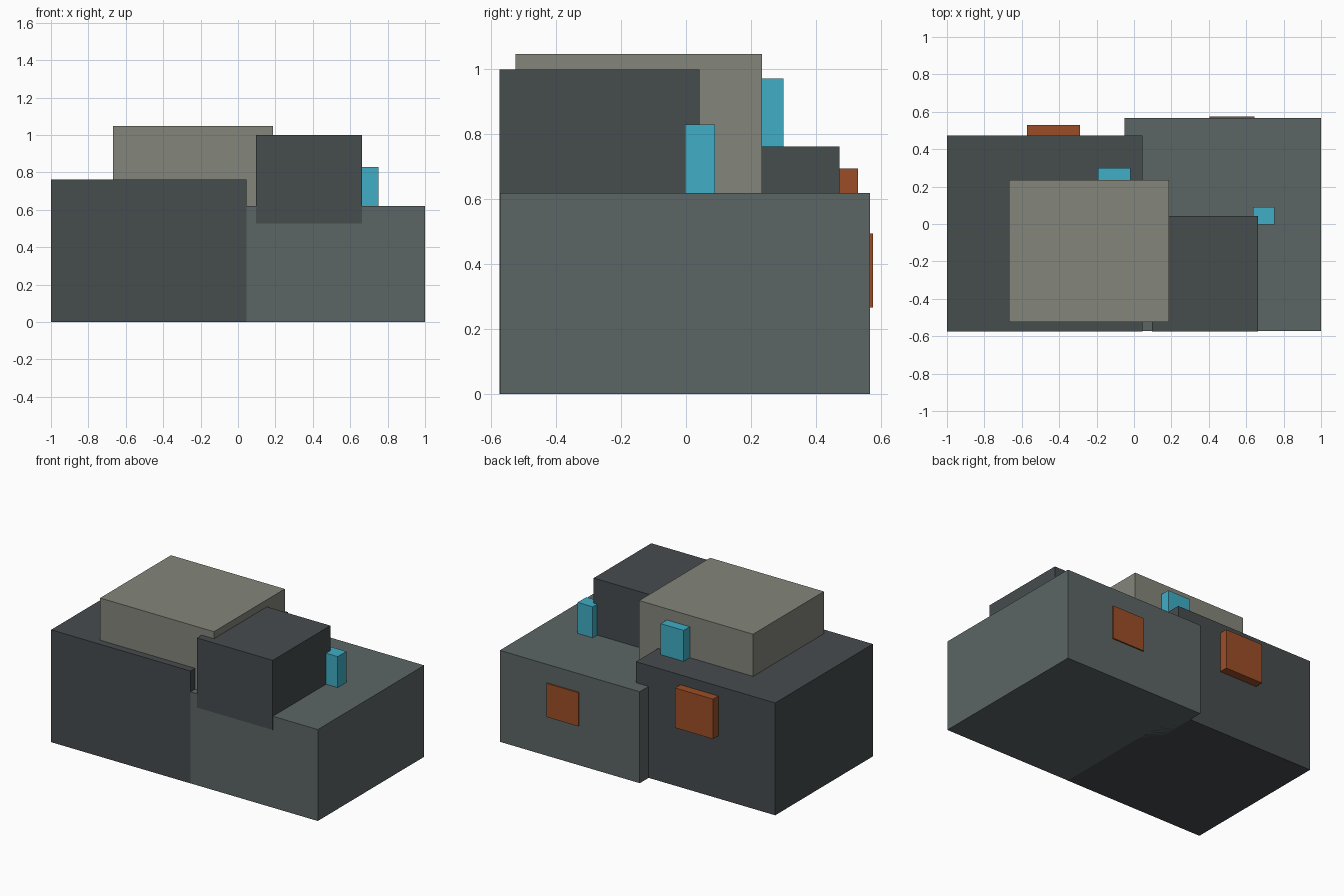
import bpy

if "Cube" in bpy.data.objects:
    bpy.data.objects.remove(bpy.data.objects["Cube"])


def material(name, rgb):
    m = bpy.data.materials.new(name)
    m.diffuse_color = (*rgb, 1)
    m.use_nodes = True
    m.node_tree.nodes["Principled BSDF"].inputs["Base Color"].default_value = m.diffuse_color
    return m


def box(name, x, y, z, mat):
    """Axis-aligned box from its (min, max) range on each axis."""
    bpy.ops.mesh.primitive_cube_add(size=1)
    o = bpy.context.object
    o.name = name
    o.location = [(a + b) / 2 for a, b in (x, y, z)]
    o.scale = [b - a for a, b in (x, y, z)]
    bpy.ops.object.transform_apply(location=True, rotation=True, scale=True)
    o.data.materials.append(mat)


slate = material("slate", (0.107, 0.133, 0.130))
charcoal = material("charcoal", (0.061, 0.072, 0.076))
stone = material("stone", (0.230, 0.235, 0.195))
cyan = material("cyan", (0.050, 0.420, 0.560))
rust = material("rust", (0.330, 0.076, 0.020))

# Ground-level volumes
box("right_block", (-0.05, 1.0), (-0.573, 0.567), (0, 0.62), slate)
box("left_block", (-1.0, 0.045), (-0.574, 0.472), (0, 0.762), charcoal)

# Upper volumes, sunk slightly into the blocks below
box("upper_left_block", (-0.667, 0.187), (-0.525, 0.234), (0.60, 1.048), stone)
box("upper_right_block", (0.095, 0.663), (-0.575, 0.042), (0.528, 1.0), charcoal)

# Roof vents against the upper volumes
box("left_vent", (-0.192, -0.02), (0.21, 0.30), (0.74, 0.972), cyan)
box("right_vent", (0.637, 0.75), (-0.003, 0.09), (0.60, 0.83), cyan)

# Panels on the back walls
box("left_back_panel", (-0.573, -0.288), (0.44, 0.529), (0.425, 0.695), rust)
box("right_back_panel", (0.405, 0.645), (0.50, 0.576), (0.267, 0.495), rust)
